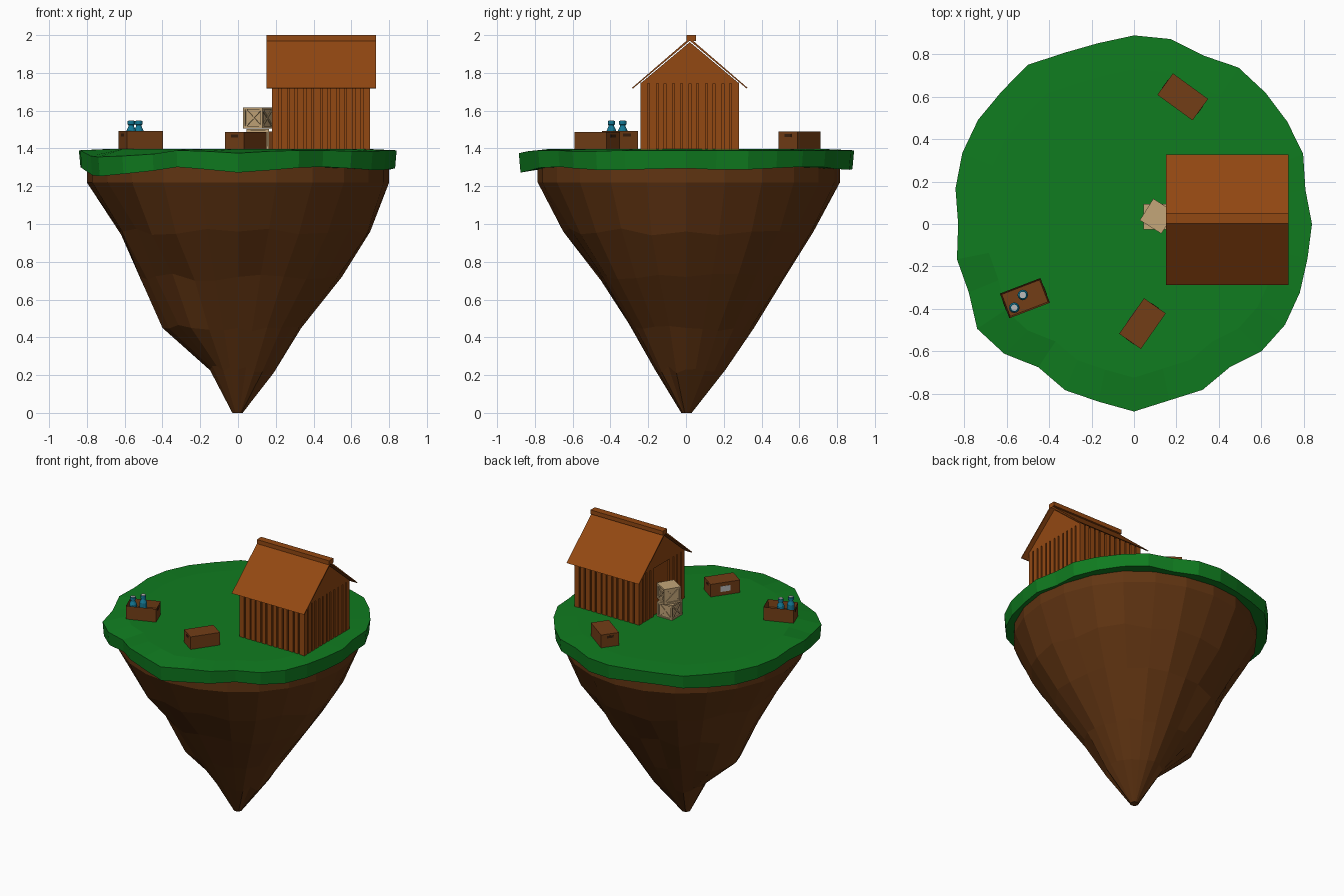
import bpy, bmesh, math, random
from mathutils import Matrix, Vector

if "Cube" in bpy.data.objects:
    bpy.data.objects.remove(bpy.data.objects["Cube"])

random.seed(4)

def material(name, rgb):
    m = bpy.data.materials.new(name)
    m.diffuse_color = (*rgb, 1)
    m.use_nodes = True
    m.node_tree.nodes["Principled BSDF"].inputs["Base Color"].default_value = m.diffuse_color
    return m

GRASS = material("grass", (0.005, 0.2, 0.014))
EARTH = material("earth", (0.12, 0.035, 0.006))
WOOD = material("orange_wood", (0.29, 0.065, 0.006))
BROWN = material("brown_wood", (0.17, 0.048, 0.008))
DARK = material("dark_slot", (0.04, 0.014, 0.004))
PALE = material("pale_wood", (0.55, 0.38, 0.19))
BLUE = material("blue_glass", (0.007, 0.19, 0.3))
GREY = material("grey", (0.5, 0.5, 0.5))

def finish(name, bm, mat, at=(0, 0, 0), turn=0):
    bmesh.ops.recalc_face_normals(bm, faces=bm.faces)
    me = bpy.data.meshes.new(name)
    bm.to_mesh(me)
    bm.free()
    me.materials.append(mat)
    ob = bpy.data.objects.new(name, me)
    ob.location = at
    ob.rotation_euler.z = math.radians(turn)
    bpy.context.collection.objects.link(ob)
    return ob

def box(bm, c, s, rot=Matrix()):
    m = Matrix.Translation(c) @ rot @ Matrix.Diagonal((*s, 1))
    bmesh.ops.create_cube(bm, size=1, matrix=m)

def loft(bm, rings):
    vs = [[bm.verts.new(p) for p in r] for r in rings]
    n = len(vs[0])
    for a, b in zip(vs, vs[1:]):
        for i in range(n):
            j = (i + 1) % n
            bm.faces.new((a[i], a[j], b[j], b[i]))
    bm.faces.new(vs[0])
    bm.faces.new(vs[-1])

def prism_x(bm, profile, x0, x1):
    loft(bm, [[(x, y, z) for y, z in profile] for x in (x0, x1)])

def polar(r, i, n, z):
    a = 2 * math.pi * i / n
    return (r * math.cos(a), r * math.sin(a), z)

# grass cap with irregular rim
rim = [.84, .825, .864, .87, .877, .888, .86, .89, .89, .87, .873, .903, .884, .885, .877, .859,
       .83, .852, .844, .89, .866, .813, .849, .855, .885, .849, .847, .813, .85, .857, .847, .835]
drop = [.01] * 18 + [.04, .045, .04, .03, .01, .015, .025, .015, .01, .01, .015, .015, .01, .01]
bm = bmesh.new()
N = len(rim)
loft(bm, [[polar(.72, i, N, 1.30) for i in range(N)],
          [polar(rim[i] * .99, i, N, 1.305 - drop[i] - .008 * math.sin(i * 1.1)) for i in range(N)],
          [polar(rim[i], i, N, 1.40 - drop[i]) for i in range(N)],
          [polar(rim[i] * .82, i, N, 1.397) for i in range(N)]])
finish("grass_top", bm, GRASS)

# rock: z, then radius towards +x, +y, -x, -y
levels = [(0, .025, .03, .03, .025), (.23, .20, .21, .15, .165), (.45, .335, .36, .40, .29),
          (.72, .55, .525, .52, .45), (.96, .70, .675, .62, .65), (1.22, .80, .815, .80, .785),
          (1.32, .80, .815, .80, .785)]
bm = bmesh.new()
N = 24
rings = []
for k, (z, *rad) in enumerate(levels):
    ring = []
    for i in range(N):
        q, f = divmod(i * 4 / N, 1)
        f = (1 - math.cos(math.pi * f)) / 2
        r = rad[int(q)] * (1 - f) + rad[(int(q) + 1) % 4] * f
        w = 1 if 0 < k < 5 and i % 6 else 0
        ring.append(polar(r * (1 + w * random.uniform(-.04, .03)), i, N,
                          z + w * random.uniform(-.02, .02)))
    rings.append(ring)
loft(bm, rings)
finish("rock_base", bm, EARTH)

# shed core and gables
X0, X1, Y0, Y1, YC = .18, .70, -.24, .28, .02
bm = bmesh.new()
prism_x(bm, [(Y0 + .012, 1.39), (Y1 - .012, 1.39), (Y1 - .012, 1.745), (YC, 1.96), (Y0 + .012, 1.745)],
        X0 + .012, X1 - .012)
finish("shed_core", bm, WOOD)
bm = bmesh.new()
prism_x(bm, [(Y0, 1.745), (Y1, 1.745), (YC, 1.963)], X0, X1)
finish("shed_gables", bm, WOOD)

# vertical planks on the four walls
bm = bmesh.new()
count = 12
p = .52 / count
for i in range(count):
    w = p - (.008 if i % 2 else .014)
    for y in (Y0 + .008, Y1 - .008):
        box(bm, (X0 + p * (i + .5), y, 1.57), (w, .016, .36))
    for x in (X0 + .008, X1 - .008):
        if x > .5 or not 4 <= i <= 7:
            box(bm, (x, Y0 + p * (i + .5), 1.57), (.016, w, .36))
for x in (X0 + .01, X1 - .01):
    for y in (Y0 + .01, Y1 - .01):
        box(bm, (x, y, 1.57), (.02, .02, .36))
finish("wall_planks", bm, WOOD)

# roof and ridge beam
bm = bmesh.new()
t = .014
prism_x(bm, [(YC - .307, 1.72), (YC, 1.985), (YC + .307, 1.72),
             (YC + .300, 1.718), (YC, 1.985 - t), (YC - .300, 1.718)], .15, .73)
finish("roof", bm, WOOD)
bm = bmesh.new()
box(bm, (.44, .027, 1.985), (.58, .05, .03))
finish("ridge_beam", bm, WOOD)

# brown crates with end handles
def crate(name, at, turn, opened):
    L, W, H = .205, .125, .095
    bm = bmesh.new()
    box(bm, (0, 0, H / 2), (L, W, H))
    top = max(bm.faces, key=lambda f: f.calc_center_median().z)
    if opened:
        bmesh.ops.inset_individual(bm, faces=[top], thickness=.01)
        bmesh.ops.translate(bm, verts=top.verts, vec=(0, 0, -.05))
    finish(name, bm, BROWN, at, turn)
    bm = bmesh.new()
    for s in (-1, 1):
        box(bm, (s * L / 2, 0, .073), (.003, .045, .016))
    finish(name + "_handles", bm, DARK, at, turn)

crate("bottle_crate", (-.515, -.35, 1.397), 21, True)
crate("back_crate", (.23, .60, 1.395), -36, False)
crate("front_crate", (.04, -.47, 1.393), 55, False)
bm = bmesh.new()
box(bm, (0, .063, .05), (.07, .003, .04))
finish("crate_plate", bm, GREY, (.04, -.47, 1.393), 55)

# bottles
def lathe(name, prof, at, mat):
    bm = bmesh.new()
    loft(bm, [[polar(r, i, 12, z) for i in range(12)] for r, z in prof])
    finish(name, bm, mat, at)

for k, (x, y) in enumerate([(-.525, -.335), (-.565, -.395)]):
    lathe(f"bottle_{k}", [(.025, 0), (.025, .085), (.014, .108), (.014, .114), (.019, .116), (.019, .136)],
          (x, y, 1.41), BLUE)
    lathe(f"bottle_cap_{k}", [(.015, .13), (.015, .139)], (x, y, 1.41), GREY)

# framed pale crates, stacked
def framed_crate(name, at, turn, s=.12, h=.112, b=.012):
    bm = bmesh.new()
    box(bm, (0, 0, h / 2), (s - .016, s - .016, h - .004))
    for k in range(4):
        r = Matrix.Rotation(k * math.pi / 2, 4, 'Z')
        def bar(c, size, tilt=0):
            box(bm, r @ Vector(c), size, r @ Matrix.Rotation(tilt, 4, 'Y'))
        y = -s / 2 + b / 2
        bar((s / 2 - b / 2, y, h / 2), (b, b, h))
        for z in (b / 2, h - b / 2):
            bar((0, y, z), (s - 2 * b, b, b))
        for d in (-1, 1):
            bar((0, y + .001, h / 2), (s * 1.2, b * .7, .009), d * math.atan2(h, s))
    box(bm, (0, 0, h - .003), (s - .002, s - .002, .006))
    finish(name, bm, PALE, at, turn)

framed_crate("lower_pale_crate", (.105, .035, 1.392), 0)
framed_crate("upper_pale_crate", (.11, .037, 1.506), -32)
